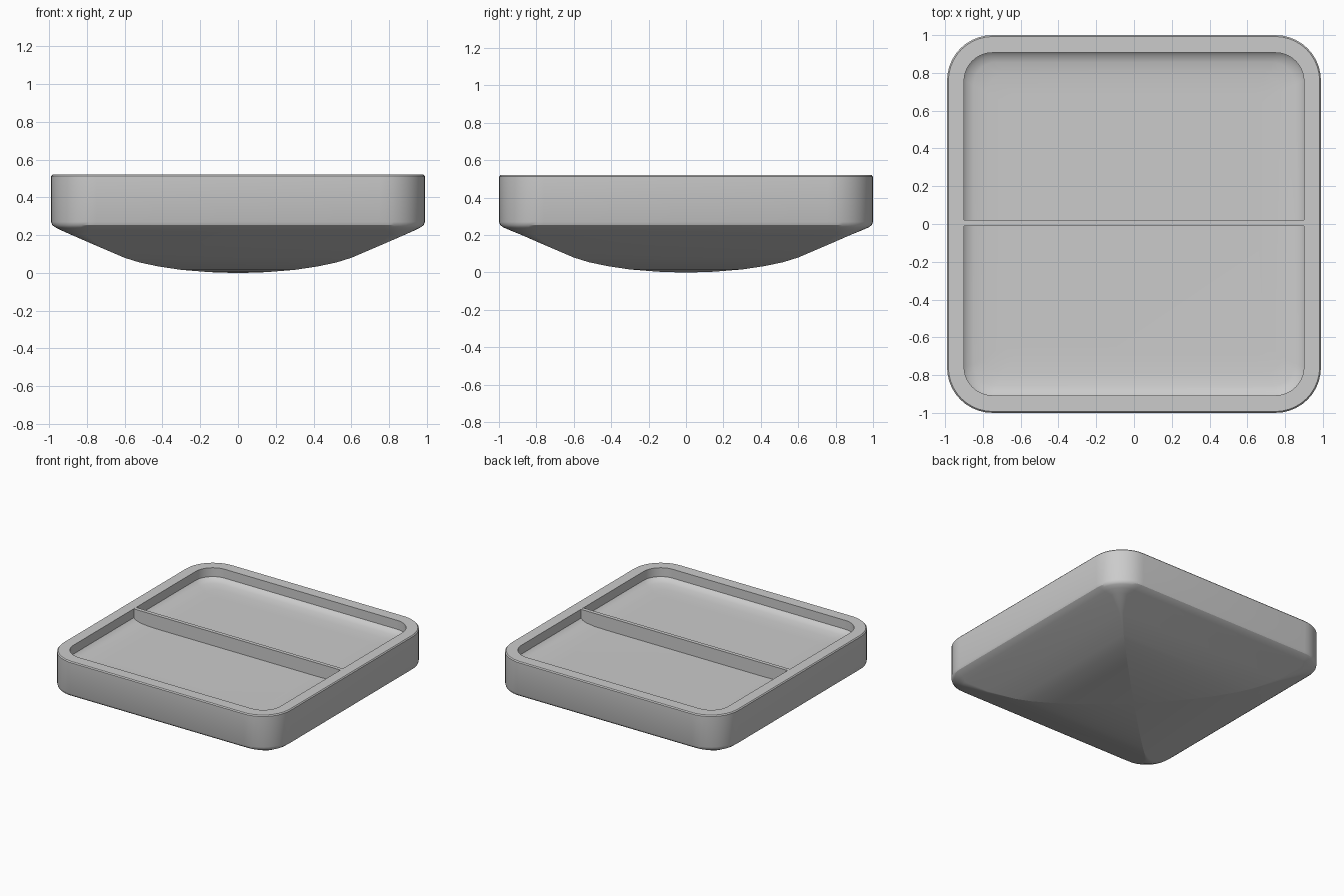
import bpy, bmesh, math

if "Cube" in bpy.data.objects:
    bpy.data.objects.remove(bpy.data.objects["Cube"])

SEG = 10

def ring(bm, hx, hy, r, z):
    # Rounded rectangle loop of vertices
    r = max(r, 0.001)
    out = []
    for k, (sx, sy) in enumerate([(1, 1), (-1, 1), (-1, -1), (1, -1)]):
        for i in range(SEG + 1):
            a = math.pi / 2 * (k + i / SEG)
            out.append(bm.verts.new((sx * (hx - r) + r * math.cos(a),
                                     sy * (hy - r) + r * math.sin(a), z)))
    return out

def finish(bm, name):
    bmesh.ops.recalc_face_normals(bm, faces=bm.faces)
    me = bpy.data.meshes.new(name)
    bm.to_mesh(me)
    bm.free()
    ob = bpy.data.objects.new(name, me)
    bpy.context.collection.objects.link(ob)
    bpy.ops.object.select_all(action='DESELECT')
    bpy.context.view_layer.objects.active = ob
    ob.select_set(True)
    bpy.ops.object.shade_smooth_by_angle(angle=math.radians(30))
    return ob

# Tray body: (half width, half depth, corner radius, height), underside to floor
profile = [
    (0.03, 0.03, 0, 0.0), (0.15, 0.15, 0, 0.004), (0.3, 0.3, 0, 0.016),
    (0.42, 0.42, 0, 0.034), (0.52, 0.52, 0, 0.055), (0.6, 0.6, 0, 0.08),
    (0.75, 0.75, 0.02, 0.144), (0.89, 0.89, 0.08, 0.205),
    (0.935, 0.94, 0.15, 0.225), (0.965, 0.975, 0.19, 0.24),
    (0.983, 0.993, 0.225, 0.253), (0.99, 1.0, 0.24, 0.27),
    (0.99, 1.0, 0.24, 0.512), (0.983, 0.993, 0.235, 0.52),
    (0.9, 0.907, 0.15, 0.52), (0.9, 0.907, 0.15, 0.45),
    (0.885, 0.892, 0.14, 0.436), (0.85, 0.857, 0.12, 0.424),
    (0.78, 0.787, 0.09, 0.416), (0.68, 0.687, 0.05, 0.414),
]
bm = bmesh.new()
rings = [ring(bm, *p) for p in profile]
for a, b in zip(rings, rings[1:]):
    n = len(a)
    for i in range(n):
        j = (i + 1) % n
        bm.faces.new((a[i], a[j], b[j], b[i]))
bm.faces.new(rings[0])
bm.faces.new(rings[-1])
finish(bm, "tray_body")

# Thin divider across the tray, flush with the rim
bm = bmesh.new()
bmesh.ops.create_cube(bm, size=1)
for v in bm.verts:
    v.co = (v.co.x * 1.81, v.co.y * 0.03 + 0.005, v.co.z * 0.109 + 0.4645)
finish(bm, "divider")
